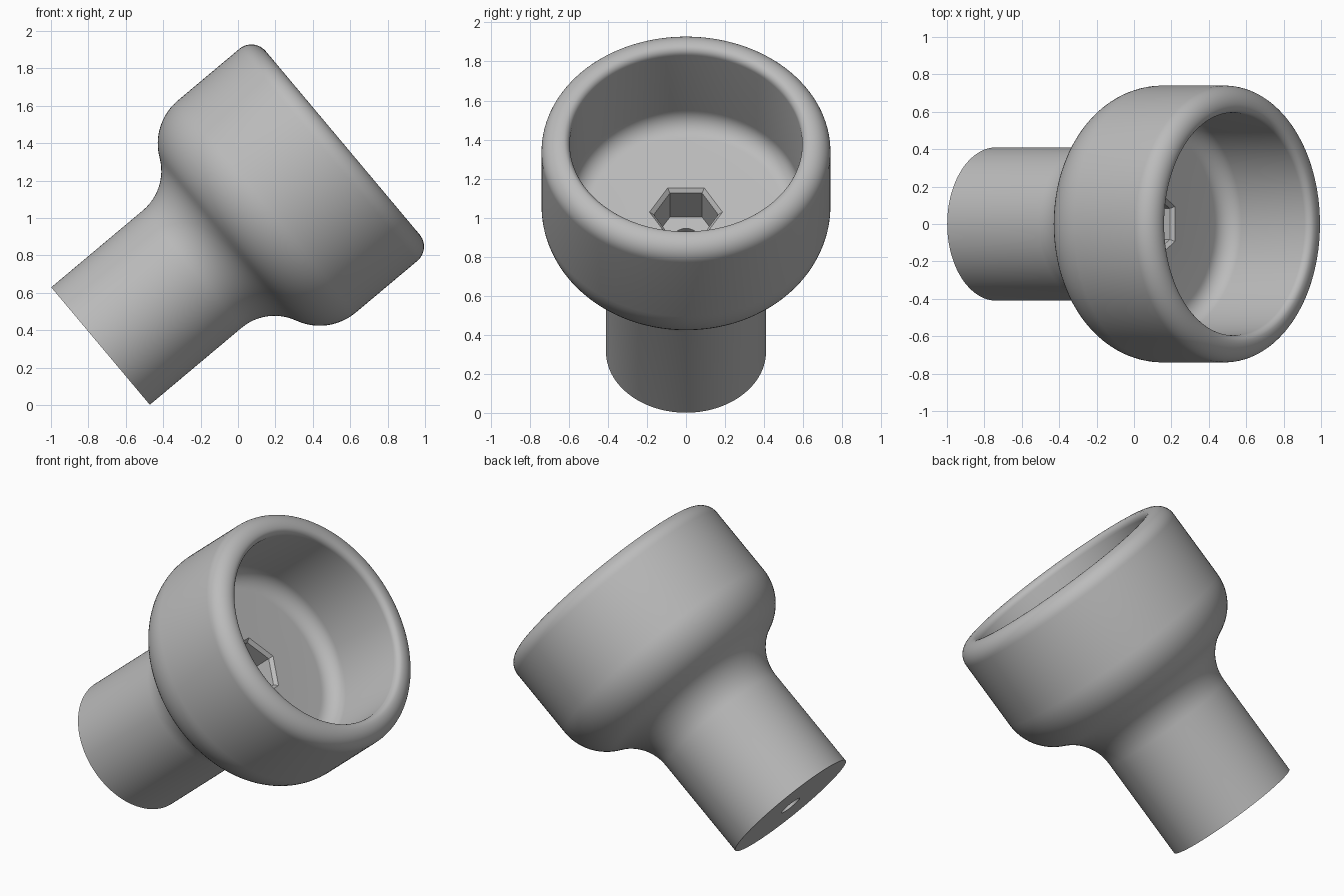
import bpy, bmesh
from math import radians, sin, cos, pi

cube = bpy.data.objects.get("Cube")
if cube:
    bpy.data.objects.remove(cube, do_unlink=True)

TILT = radians(50)
BASE = (-0.735, 0, 0.315)

grey = bpy.data.materials.new("mid grey")
grey.use_nodes = True
grey.diffuse_color = (0.5, 0.5, 0.5, 1)
grey.node_tree.nodes["Principled BSDF"].inputs["Base Color"].default_value = (0.5, 0.5, 0.5, 1)


def arc(r, z, radius, start, end, steps=12):
    """Profile points (radius, height) along an arc, angles in degrees."""
    angles = [radians(start + (end - start) * i / steps) for i in range(steps + 1)]
    return [(r + radius * cos(a), z + radius * sin(a)) for a in angles]


def lathe(name, profile, segments, closed):
    """Turn a profile round the tilted axis; open ends get flat caps."""
    bm = bmesh.new()
    rings = []
    for r, z in profile:
        turns = [pi / 2 + 2 * pi * i / segments for i in range(segments)]
        rings.append([bm.verts.new((r * cos(a), r * sin(a), z)) for a in turns])
    pairs = list(zip(rings, rings[1:]))
    if closed:
        pairs.append((rings[-1], rings[0]))
    else:
        bm.faces.new(rings[0])
        bm.faces.new(rings[-1])
    for low, high in pairs:
        for i in range(segments):
            j = (i + 1) % segments
            bm.faces.new((low[i], low[j], high[j], high[i]))
    bmesh.ops.recalc_face_normals(bm, faces=bm.faces)
    mesh = bpy.data.meshes.new(name)
    bm.to_mesh(mesh)
    bm.free()
    mesh.materials.append(grey)
    obj = bpy.data.objects.new(name, mesh)
    obj.location = BASE
    obj.rotation_euler = (0, TILT, 0)
    bpy.context.collection.objects.link(obj)
    return obj


# Stem, flared shoulder, cup wall, rounded rim, hollow and bolt hole
profile = [(0.067, 0), (0.41, 0)]
profile += arc(0.685, 0.64, 0.275, 180, 115.2)
profile += arc(0.44, 1.16, 0.3, -64.8, 0)[1:]
profile += arc(0.64, 1.59, 0.1, 0, 90)
profile += arc(0.635, 1.65, 0.04, 90, 180, 6)[1:]
profile += arc(0.495, 1.21, 0.1, 0, -90)
profile += [(0.067, 1.11)]
body = lathe("cup_and_stem", profile, 128, True)

# Six-sided socket with a chamfered mouth
socket = [(0.165, 0.9), (0.165, 1.09), (0.187, 1.11), (0.187, 1.15)]
cutter = lathe("socket_cutter", socket, 6, False)
cutter.hide_render = True

cut = body.modifiers.new("socket", "BOOLEAN")
cut.operation = "DIFFERENCE"
cut.solver = "EXACT"
cut.object = cutter
bpy.ops.object.select_all(action="DESELECT")
body.select_set(True)
bpy.context.view_layer.objects.active = body
bpy.ops.object.modifier_apply(modifier=cut.name)
bpy.data.objects.remove(cutter, do_unlink=True)
bpy.ops.object.shade_smooth_by_angle(angle=radians(30))
